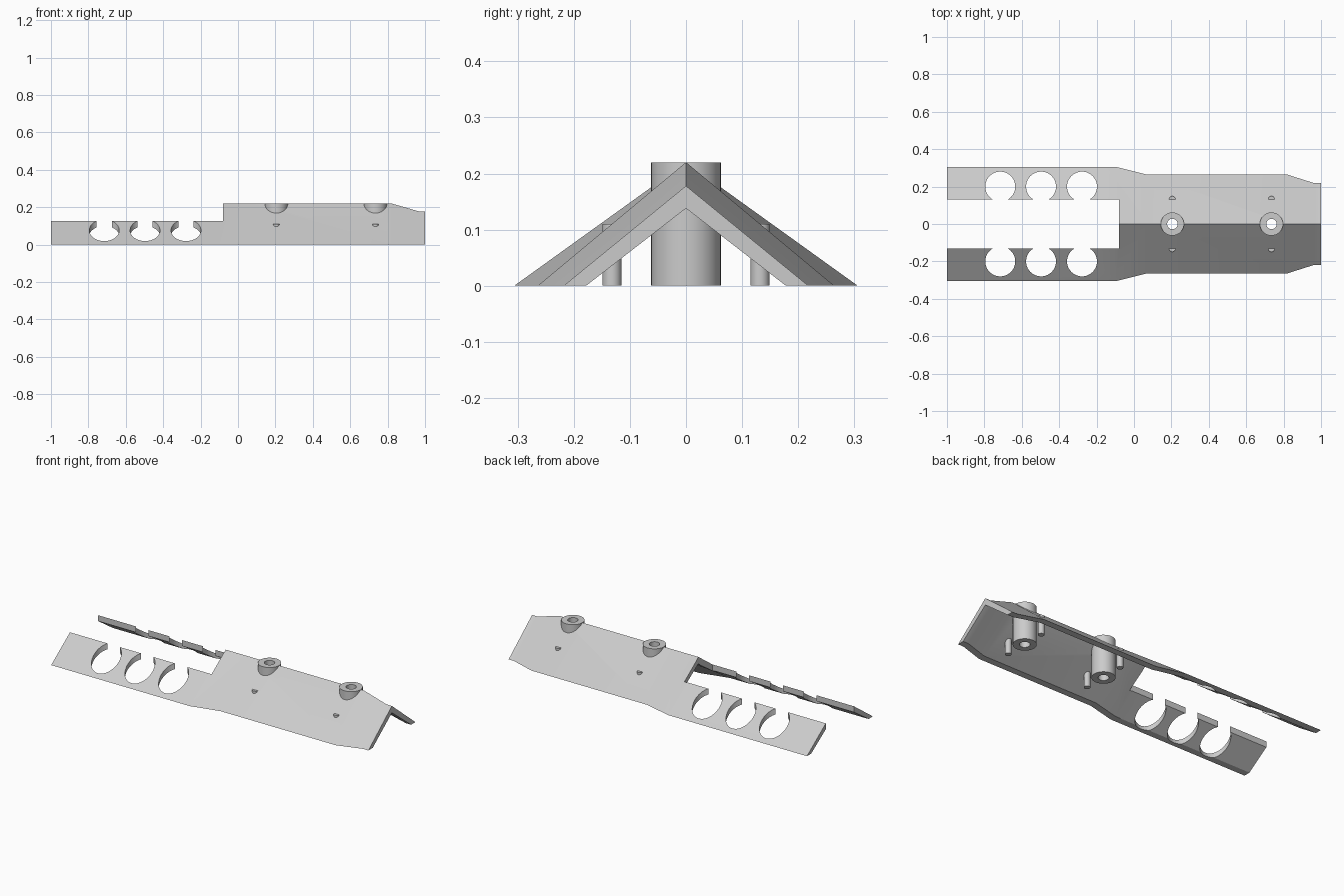
import bpy, bmesh, math

cube = bpy.data.objects.get("Cube")
if cube:
    bpy.data.objects.remove(cube, do_unlink=True)

grey = bpy.data.materials.new("light_grey")
grey.use_nodes = True
COLOUR = (0.6, 0.6, 0.6, 1)
grey.diffuse_color = COLOUR
grey.node_tree.nodes["Principled BSDF"].inputs["Base Color"].default_value = COLOUR

WALL = 0.04
POST_X = (0.205, 0.735)
PIN_Y = 0.132


def make(name, bm):
    mesh = bpy.data.meshes.new(name)
    bmesh.ops.recalc_face_normals(bm, faces=bm.faces[:])
    bm.to_mesh(mesh)
    bm.free()
    mesh.materials.append(grey)
    ob = bpy.data.objects.new(name, mesh)
    bpy.context.collection.objects.link(ob)
    return ob


def cylinder(name, x, y, radius, z0, z1, sides=48):
    bm = bmesh.new()
    bmesh.ops.create_cone(bm, cap_ends=True, segments=sides,
                          radius1=radius, radius2=radius, depth=z1 - z0)
    bmesh.ops.translate(bm, verts=bm.verts[:], vec=(x, y, (z0 + z1) / 2))
    return make(name, bm)


def box(name, low, high):
    bm = bmesh.new()
    bmesh.ops.create_cube(bm, size=1)
    for v in bm.verts:
        v.co = [(a + b) / 2 + c * (b - a) for a, b, c in zip(low, high, v.co)]
    return make(name, bm)


def cut(target, cutter):
    cutter.hide_render = True
    mod = target.modifiers.new("cut", 'BOOLEAN')
    mod.operation = 'DIFFERENCE'
    mod.solver = 'EXACT'
    mod.object = cutter
    bpy.context.view_layer.objects.active = target
    bpy.ops.object.modifier_apply(modifier=mod.name)
    bpy.data.objects.remove(cutter, do_unlink=True)


def smooth(ob):
    bpy.ops.object.select_all(action='DESELECT')
    ob.select_set(True)
    bpy.context.view_layer.objects.active = ob
    bpy.ops.object.shade_smooth_by_angle(angle=math.radians(30))


# Folded roof-shaped shell: (x, half width, ridge height) stations
stations = [(-1, 0.306, 0.22), (-0.1, 0.306, 0.22), (0.07, 0.264, 0.22),
            (0.82, 0.264, 0.22), (0.965, 0.218, 0.178), (1, 0.218, 0.178)]
bm = bmesh.new()
rings = []
for x, w, h in stations:
    section = [(-w, 0), (0, h), (w, 0), (w - WALL, 0), (0, h - WALL), (WALL - w, 0)]
    rings.append([bm.verts.new((x, y, z)) for y, z in section])
for a, b in zip(rings, rings[1:]):
    for i in range(6):
        j = (i + 1) % 6
        bm.faces.new((a[i], a[j], b[j], b[i]))
for r in (rings[0], rings[-1]):
    bm.faces.new((r[0], r[1], r[4], r[5]))
    bm.faces.new((r[1], r[2], r[3], r[4]))
shell = make("folded_shell", bm)

# Slot between the two arms, then the round cut-outs open to it
cut(shell, box("slot_cutter", (-1.2, -0.131, -0.1), (-0.08, 0.131, 0.4)))
for x in (-0.715, -0.497, -0.278):
    for side in (-1, 1):
        cut(shell, cylinder("round_cutter", x, side * 0.2, 0.08, -0.1, 0.4, 64))

# Hollow posts and their side pins
for n, x in enumerate(POST_X, 1):
    post = cylinder(f"hollow_post_{n}", x, 0, 0.062, 0, 0.22)
    for target in (post, shell):
        cut(target, cylinder("bore_cutter", x, 0, 0.028, -0.1, 0.4, 32))
    smooth(post)
    for side, label in ((-1, "right"), (1, "left")):
        smooth(cylinder(f"pin_{label}_{n}", x, side * PIN_Y, 0.017, 0, 0.11, 24))
smooth(shell)
